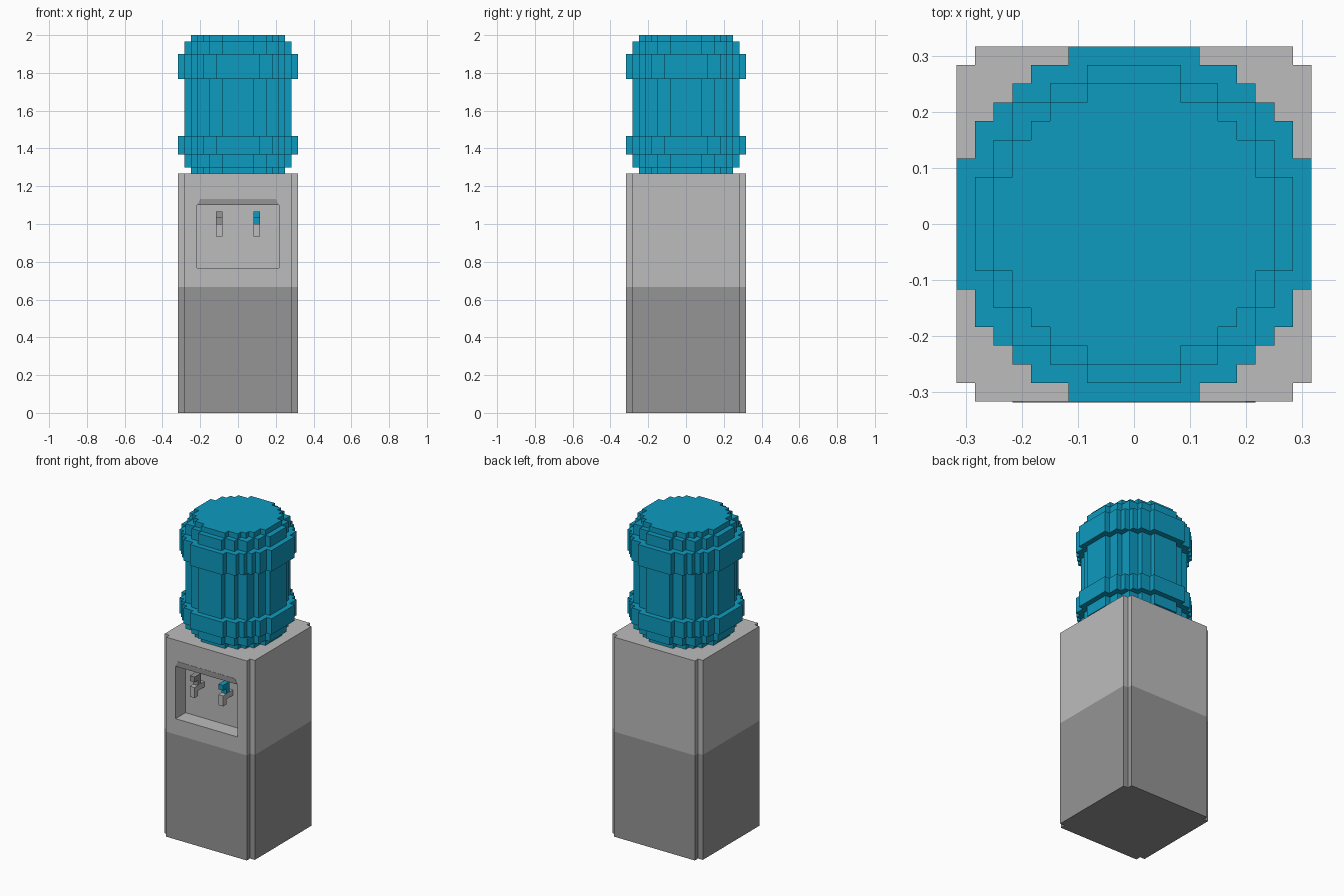
import bpy, bmesh, math
from itertools import groupby

cube = bpy.data.objects.get("Cube")
if cube:
    bpy.data.objects.remove(cube, do_unlink=True)

U = 2 / 60      # one block; the model is 60 blocks tall
HALF = 9.5      # half width in blocks


def material(name, rgb):
    m = bpy.data.materials.new(name)
    m.use_nodes = True
    color = (*rgb, 1)
    m.diffuse_color = color
    m.node_tree.nodes["Principled BSDF"].inputs["Base Color"].default_value = color
    return m


LIGHT = material("light grey", (0.503, 0.503, 0.503))
DARK = material("dark grey", (0.3, 0.3, 0.3))
BLUE = material("water blue", (0.004, 0.328, 0.527))


def add_prism(bm, outline, z0, z1):
    """Extrude an (x, y) outline in blocks from z0 to z1."""
    base = bm.faces.new([bm.verts.new((x * U, y * U, z0 * U)) for x, y in outline])
    top = bmesh.ops.extrude_face_region(bm, geom=[base], use_keep_orig=True)
    verts = [v for v in top["geom"] if isinstance(v, bmesh.types.BMVert)]
    bmesh.ops.translate(bm, verts=verts, vec=(0, 0, (z1 - z0) * U))


def finish(name, bm, *mats):
    bmesh.ops.recalc_face_normals(bm, faces=bm.faces)
    mesh = bpy.data.meshes.new(name)
    bm.to_mesh(mesh)
    bm.free()
    for m in mats:
        mesh.materials.append(m)
    obj = bpy.data.objects.new(name, mesh)
    bpy.context.collection.objects.link(obj)
    return obj


def rect(x0, x1, y0, y1):
    return [(x0, y0), (x1, y0), (x1, y1), (x0, y1)]


def boxes(name, mat, *specs):
    bm = bmesh.new()
    for x0, x1, y0, y1, z0, z1 in specs:
        add_prism(bm, rect(x0, x1, y0, y1), z0, z1)
    return finish(name, bm, mat)


def disc(r):
    """Stepped outline of a circle drawn in whole blocks."""
    n = int(r)
    height = lambda k: math.floor(math.sqrt(r * r - k * k)) + 0.5
    upper = []
    for h, run in groupby(range(-n, n + 1), key=height):
        run = list(run)
        upper += [(run[0] - 0.5, h), (run[-1] + 0.5, h)]
    return upper + [(-x, -y) for x, y in upper]


# Cabinet: square column with notched corners, dark lower half
a, b = HALF, HALF - 1
corner = [(a, -b), (a, b), (b, b)]
outline = []
for i in range(4):
    for x, y in corner[1:] + [(b, a)]:
        for _ in range(i):
            x, y = -y, x
        outline.append((x, y))
bm = bmesh.new()
add_prism(bm, outline, 0, 38)
split = 20 * U
bmesh.ops.bisect_plane(bm, geom=bm.verts[:] + bm.edges[:] + bm.faces[:],
                       plane_co=(0, 0, split), plane_no=(0, 0, 1))
for f in bm.faces:
    f.material_index = int(f.calc_center_median().z < split)
cabinet = finish("cabinet", bm, LIGHT, DARK)

# Dispensing niche cut into the front
cutter = boxes("niche_cutter", LIGHT, (-6.5, 6.5, -11, -6.5, 23, 33))
cutter.hide_render = True
mod = cabinet.modifiers.new("niche", "BOOLEAN")
mod.operation, mod.solver, mod.object = "DIFFERENCE", "EXACT", cutter
bpy.context.view_layer.objects.active = cabinet
bpy.ops.object.modifier_apply(modifier=mod.name)
bpy.data.objects.remove(cutter, do_unlink=True)

# Thin dark trim above the niche, narrowing upward
bm = bmesh.new()
add_prism(bm, rect(-6.5, 6.5, -HALF - 0.04, -HALF + 0.04), 33, 34)
for v in bm.verts:
    if v.co.z > 33.5 * U:
        v.co.x *= 6 / 6.5
finish("niche_trim", bm, DARK)

# Taps: arm and spout below, coloured lever on top
for side, cx, mat in (("right", -3, DARK), ("left", 3, BLUE)):
    x0, x1 = cx - 0.5, cx + 0.5
    boxes(side + "_tap_spout", LIGHT,
          (x0, x1, -9.5, -8.5, 28, 30), (x0, x1, -8.5, -6.5, 29, 30))
    boxes(side + "_tap_lever", mat,
          (x0, x1, -8.5, -7.5, 30, 31), (x0, x1, -9.5, -7.5, 31, 32))

# Bottle: nested stepped discs with two wide bands
bm = bmesh.new()
for r, z0, z1 in ((7.5, 37.5, 60), (8.5, 39, 59), (9.5, 41, 44), (9.5, 53, 57)):
    add_prism(bm, disc(r), z0, z1)
finish("bottle", bm, BLUE)
